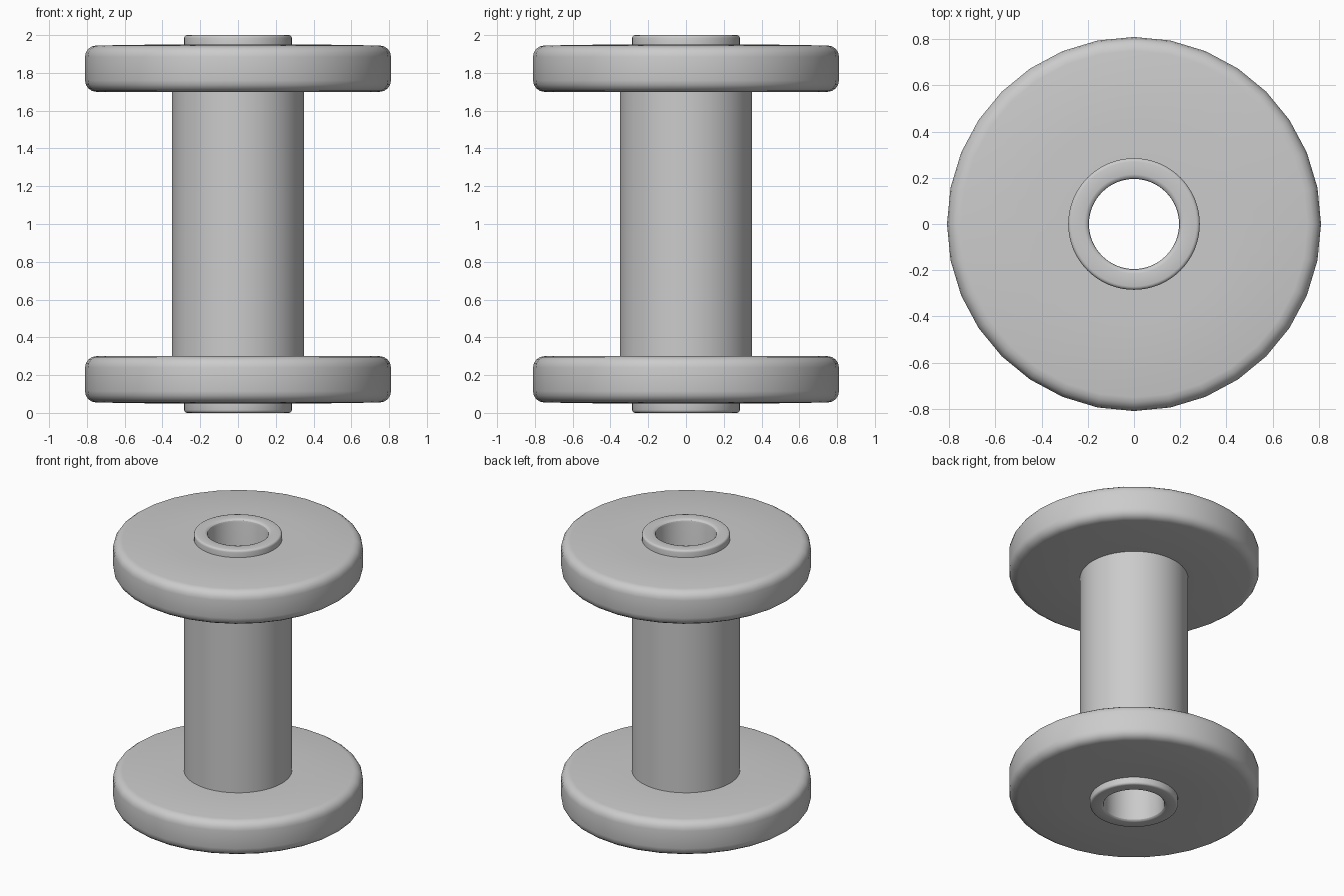
import bpy, math

if "Cube" in bpy.data.objects:
    bpy.data.objects.remove(bpy.data.objects["Cube"])


def arc(cx, cz, r, a0, a1, n=4):
    """Points of a rounded corner in the (radius, height) plane."""
    return [(cx + r * math.cos(math.radians(a0 + (a1 - a0) * i / n)),
             cz + r * math.sin(math.radians(a0 + (a1 - a0) * i / n)))
            for i in range(n + 1)]


def lathe(name, profile, sides, closed=True):
    """Revolve a (radius, height) profile, listed counter-clockwise, about z."""
    n = len(profile)
    verts = [(r * math.cos(2 * math.pi * s / sides),
              r * math.sin(2 * math.pi * s / sides), z)
             for s in range(sides) for r, z in profile]
    faces = []
    for s in range(sides):
        a, b = s * n, ((s + 1) % sides) * n
        for i in range(n if closed else n - 1):
            j = (i + 1) % n
            faces.append((a + i, b + i, b + j, a + j))
    mesh = bpy.data.meshes.new(name)
    mesh.from_pydata(verts, [], faces)
    ob = bpy.data.objects.new(name, mesh)
    bpy.context.collection.objects.link(ob)
    bpy.ops.object.select_all(action='DESELECT')
    ob.select_set(True)
    bpy.context.view_layer.objects.active = ob
    bpy.ops.object.shade_smooth_by_angle(angle=math.radians(35))
    return ob


# Rounded end discs, the outer face very slightly raised near the hub
R, B = 0.81, 0.06
lower = ([(0.27, 0.05), (0.43, 0.05)]
         + arc(R - B, 0.055 + B, B, -90, 0)
         + arc(R - B, 0.30 - B, B, 0, 90)
         + [(0.34, 0.30)])
upper = [(r, 2 - z) for r, z in reversed(lower)]
lathe("lower_flange", lower, 32, closed=False)
lathe("upper_flange", upper, 32, closed=False)

# Barrel between the discs
lathe("barrel", [(0.35, 0.295), (0.35, 1.705)], 64, closed=False)

# Open bore with a raised rounded collar at each end
bottom = arc(0.215, 0.02, 0.02, 180, 270, 3) + arc(0.27, 0.015, 0.015, -90, 0, 3)
top = [(r, 2 - z) for r, z in reversed(bottom)]
bore = [(0.195, 1.98), (0.195, 0.02)]
lathe("lower_collar", bottom[1:] + [(0.285, 0.06)], 64, closed=False)
lathe("upper_collar", [(0.285, 1.94)] + top[:-1], 64, closed=False)
lathe("bore", [top[-2]] + bore + [bottom[1]], 64, closed=False)
